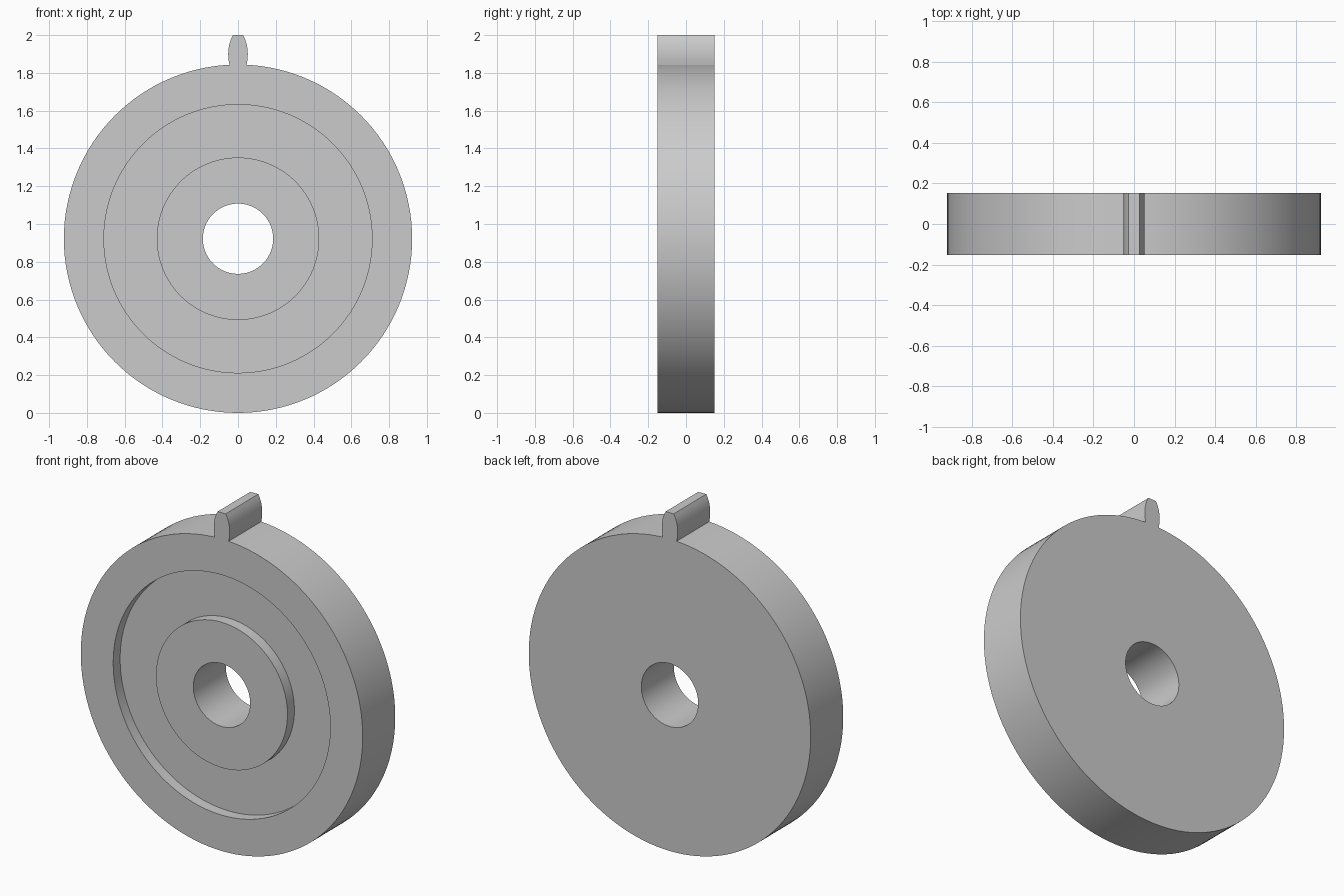
import bpy, bmesh
from math import sin, cos, pi, radians

if "Cube" in bpy.data.objects:
    bpy.data.objects.remove(bpy.data.objects["Cube"])

R, HALF, DEPTH, SEG = 0.922, 0.152, 0.065, 128


def finish(name, bm):
    bmesh.ops.recalc_face_normals(bm, faces=bm.faces)
    mesh = bpy.data.meshes.new(name)
    bm.to_mesh(mesh)
    bm.free()
    obj = bpy.data.objects.new(name, mesh)
    bpy.context.collection.objects.link(obj)
    bpy.ops.object.select_all(action='DESELECT')
    obj.select_set(True)
    bpy.context.view_layer.objects.active = obj
    bpy.ops.object.shade_smooth_by_angle(angle=radians(30))
    return obj


def revolve(name, profile, centre_z):
    """Spin a closed (radius, y) profile around the y axis."""
    bm = bmesh.new()
    rings = [[bm.verts.new((r * sin(2 * pi * i / SEG), y, centre_z + r * cos(2 * pi * i / SEG)))
              for i in range(SEG)] for r, y in profile]
    for a, b in zip(rings, rings[1:] + rings[:1]):
        for i in range(SEG):
            j = (i + 1) % SEG
            bm.faces.new((a[i], a[j], b[j], b[i]))
    return finish(name, bm)


# Disc with centre bore and a ring-shaped recess on the front face
revolve("wheel_disc", [(0.186, HALF), (R, HALF), (R, -HALF), (0.71, -HALF),
                       (0.71, -HALF + DEPTH), (0.43, -HALF + DEPTH),
                       (0.43, -HALF), (0.186, -HALF)], R)

# Top tab: bulged, flat-topped profile mirrored in x and run through the full width
side = [(0.045, 1.842), (0.050, 1.868), (0.052, 1.90), (0.050, 1.93),
        (0.045, 1.955), (0.037, 1.98), (0.026, 2.0)]
outline = side + [(-x, z) for x, z in reversed(side)]
bm = bmesh.new()
face = bm.faces.new([bm.verts.new((x, -HALF, z)) for x, z in outline])
ext = bmesh.ops.extrude_face_region(bm, geom=[face], use_keep_orig=True)
bmesh.ops.translate(bm, vec=(0, 2 * HALF, 0),
                    verts=[g for g in ext["geom"] if isinstance(g, bmesh.types.BMVert)])
finish("top_tab", bm)
